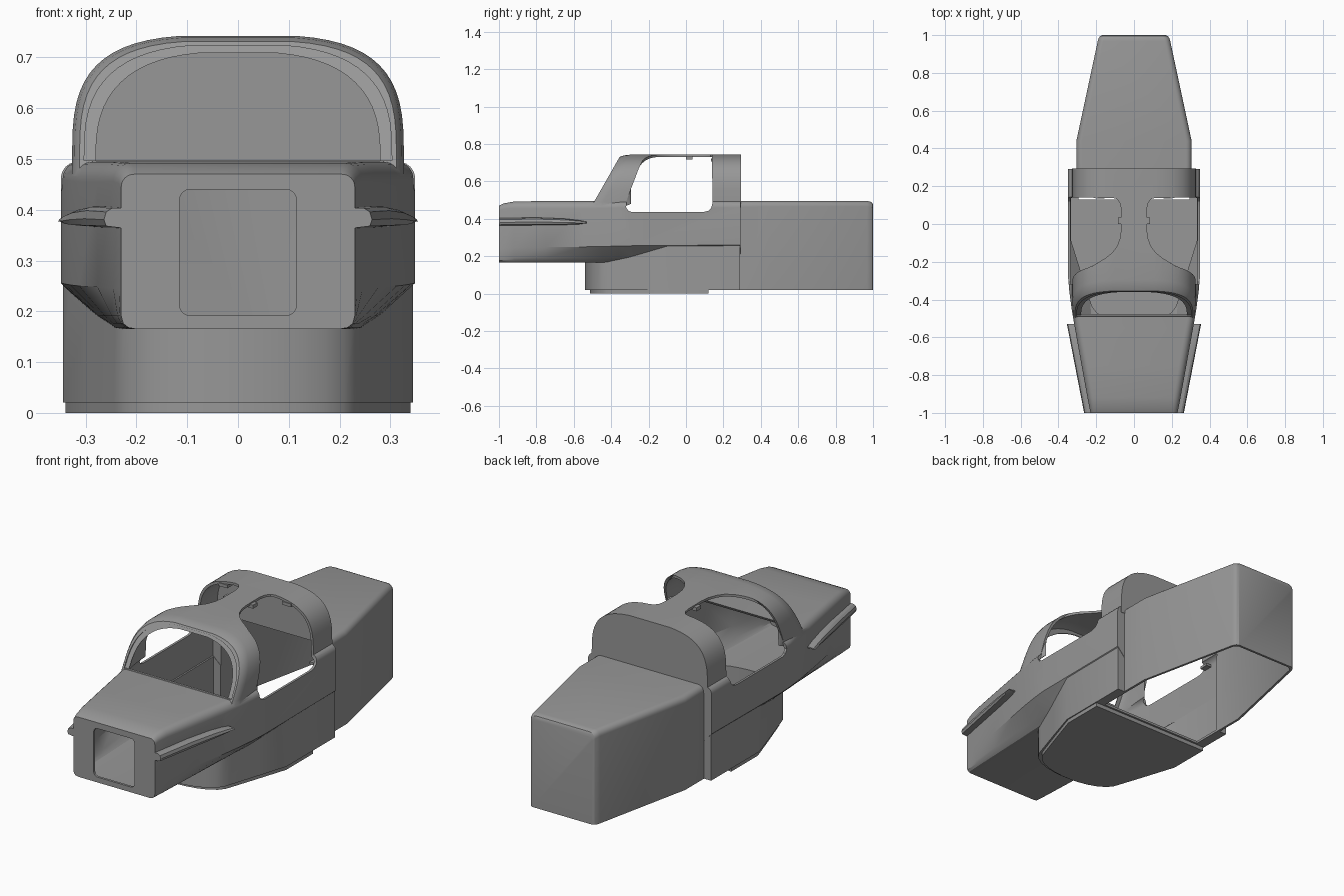
import bpy, bmesh, math

if "Cube" in bpy.data.objects:
    bpy.data.objects.remove(bpy.data.objects["Cube"])


def loft(name, rings):
    """Closed solid through rings of equal point count."""
    bm = bmesh.new()
    vs = [[bm.verts.new(p) for p in r] for r in rings]
    n = len(rings[0])
    for a, b in zip(vs, vs[1:]):
        for i in range(n):
            j = (i + 1) % n
            bm.faces.new((a[i], a[j], b[j], b[i]))
    bm.faces.new(vs[0])
    bm.faces.new(vs[-1])
    bmesh.ops.recalc_face_normals(bm, faces=bm.faces)
    me = bpy.data.meshes.new(name)
    bm.to_mesh(me)
    bm.free()
    ob = bpy.data.objects.new(name, me)
    bpy.context.collection.objects.link(ob)
    return ob


def mirror(half):
    return half + [(-x, z) for x, z in reversed(half)]


def along_y(pts, y):
    return [(x, y(z) if callable(y) else y, z) for x, z in pts]


def box(name, x0, x1, y0, y1, z0, z1):
    sq = [(x0, z0), (x1, z0), (x1, z1), (x0, z1)]
    return loft(name, [along_y(sq, y0), along_y(sq, y1)])


def boolean(ob, other, op):
    m = ob.modifiers.new("cut", 'BOOLEAN')
    m.object, m.operation, m.solver = other, op, 'EXACT'
    bpy.context.view_layer.objects.active = ob
    bpy.ops.object.modifier_apply(modifier=m.name)
    bpy.data.objects.remove(other)


def arch(w, z0, h, n, low):
    """Half superellipse arch standing on z0, legs reaching down to low."""
    pts = [(w, low)]
    for i in range(15):
        a = math.radians(80 * i / 14)
        pts.append((w * math.cos(a) ** (2 / n), z0 + h * math.sin(a) ** (2 / n)))
    return pts


def windshield_y(z):
    return -0.492 + (z - 0.49) * 0.57


def hull_section(w, wb, zt, zk, r, t):
    zb = 0.165 + t
    w, wb, zt = w - t, wb - t, zt - t
    half = [(wb - 0.03, zb), (wb - 0.014, zb + 0.003), (wb - 0.004, zb + 0.011),
            (wb + (w - wb) * 0.2, zb + 0.026), (w, zk)]
    for i in range(7):
        a = math.radians(15 * i)
        half.append((w - r + r * math.cos(a), zt - r + r * math.sin(a)))
    return mirror(half)


def hull(t):
    # y, half width, bottom half width, top, knee height, corner radius
    st = [(-1 + t, .23, .23, .47, .24, .025), (-.975, .235, .232, .482, .242, .03),
          (-.92, .246, .235, .492, .245, .036), (-.75, .277, .242, .495, .248, .04),
          (-.55, .313, .25, .495, .25, .04), (-.45, .33, .255, .495, .252, .038),
          (-.36, .342, .258, .495, .254, .036), (-.28, .349, .26, .495, .256, .034),
          (.292 - t, .349, .27, .495, .26, .034)]
    return loft("fuselage", [along_y(hull_section(*s[1:], t), s[0]) for s in st])


def cabin(t):
    def ring(k, y):
        half = arch(.327 * k - t, .49, .255 * k - t, 3.3, .46 - t)
        return along_y(mirror(half), y)
    return loft("cabin", [ring(.955, lambda z: windshield_y(z) + t),
                          ring(.985, lambda z: windshield_y(z) + .018 + t),
                          ring(1, lambda z: windshield_y(z) + .05 + t), ring(1, .294 - t)])


# plan of the rounded belly: half width, y
BELLY = [(.345, .29), (.345, -.1), (.295, -.26), (.245, -.415), (.233, -.45), (.21, -.48),
         (.17, -.506), (.12, -.525), (.07, -.535), (.025, -.54)]


def belly(t):
    plan = mirror([(x - min(t, x * .5), y + (t if y < 0 else -t)) for x, y in BELLY])
    return loft("belly", [[(x, y, z) for x, y in plan] for z in (.02 + t, .3)])


def tail(t):
    def ring(y, w, i):
        w, zt, zb = w - t - i, .495 - t - i, -.1 if t else .02
        r = .03
        half = [(w, zb)]
        for k in range(7):
            a = math.radians(15 * k)
            half.append((w - r + r * math.cos(a), zt - r + r * math.sin(a)))
        return along_y(mirror(half), y)
    return loft("tail", [ring(.13 if t else .25, .305, 0), ring(.44, .305, 0),
                         ring(.968, .192, 0), ring(.983 - t / 2, .19, .003),
                         ring(.994 - t, .188, .008), ring(1 - t, .187, .018)])


def body(t):
    ob = hull(t)
    for part in (cabin, belly, tail):
        boolean(ob, part(t), 'UNION')
    return ob


# hollow fuselage shell
shell = body(0)
boolean(shell, body(.012), 'DIFFERENCE')

# windshield: shallow recess, then the opening
rim = mirror(arch(.303, .498, .228, 2.9, .497))
boolean(shell, loft("rim_cut", [along_y(rim, lambda z: windshield_y(z) - .15),
                                along_y(rim, lambda z: windshield_y(z) + .007)]), 'DIFFERENCE')
glass = mirror(arch(.28, .498, .213, 2.7, .497))
boolean(shell, loft("glass_cut", [along_y(glass, -.7), along_y(glass, -.2)]), 'DIFFERENCE')

# nose opening with rounded corners
hole = []
for cx, cz, a0 in ((.095, .42, 0), (-.095, .42, 90), (-.095, .212, 180), (.095, .212, 270)):
    for k in range(5):
        a = math.radians(a0 + 22.5 * k)
        hole.append((cx + .02 * math.cos(a), cz + .02 * math.sin(a)))
boolean(shell, loft("nose_cut", [along_y(hole, -1.1), along_y(hole, -.95)]), 'DIFFERENCE')

# door openings that run up into the roof: side outline crossed with top outline
SIDE = [(-.285, .435), (-.308, .442), (-.32, .46), (-.317, .5), (-.25, .675), (-.232, .71),
        (-.21, .735), (-.19, .8), (.138, .8), (.142, .485), (.136, .46), (.12, .443), (.09, .435)]
TOP = [(.6, .3), (.12, .3), (.12, .14), (.09, .132), (.074, .11), (.068, .08), (.068, -.03),
       (.074, -.075), (.09, -.118), (.115, -.152), (.15, -.18), (.2, -.21), (.27, -.252),
       (.32, -.3), (.33, -.33), (.6, -.4)]
for s in (1, -1):
    door = loft("door_cut", [[(x * s, y, z) for y, z in SIDE] for x in (.04, .5)])
    roof = loft("roof_cut", [[(x * s, y, z) for x, y in TOP] for z in (.4, .85)])
    boolean(door, roof, 'INTERSECT')
    boolean(shell, door, 'DIFFERENCE')

# belly plate and its front hatch
plan = mirror([(x * .985, .12 if y > .2 else y * .95) for x, y in BELLY])
loft("belly_plate", [[(x, y, z) for x, y in plan] for z in (0, .024)])
box("belly_hatch", -.075, .075, -.48, -.38, .001, .036)

# side fins, roof hinges and door latches
for s, side in ((1, "right"), (-1, "left")):
    rings = []
    for y, hi, lo in ((-1, .404, .363), (-.8, .407, .364), (-.65, .401, .366),
                      (-.57, .392, .37), (-.53, .384, .376)):
        xi = .23 + (y + 1) * .181 - .01
        xo = .264 + (y + 1) * .194
        d = xo - xi
        pts = [(xi, hi), (xi + d * .65, hi - .001), (xo - d * .1, hi - (hi - lo) * .2),
               (xo, (hi + lo) / 2 - .003), (xo - d * .1, lo + (hi - lo) * .12), (xi, lo)]
        rings.append([(x * s, y, z) for x, z in pts])
    loft(side + "_fin", rings)
    x0, x1 = sorted((.055 * s, .085 * s))
    box(side + "_roof_hinge", x0, x1, 0, .035, .718, .736)
    x0, x1 = sorted((.155 * s, .205 * s))
    box(side + "_roof_latch", x0, x1, .135, .19, .706, .722)
    x0, x1 = sorted((.305 * s, .334 * s))
    box(side + "_door_latch", x0, x1, .142, .19, .44, .452)

# dark grey finish, smooth shading with crisp edges
grey = bpy.data.materials.new("dark_grey")
grey.diffuse_color = (.31, .31, .31, 1)
grey.use_nodes = True
grey.node_tree.nodes["Principled BSDF"].inputs["Base Color"].default_value = grey.diffuse_color
bpy.ops.object.select_all(action='DESELECT')
for ob in bpy.context.scene.objects:
    ob.data.materials.clear()
    ob.data.materials.append(grey)
    ob.select_set(True)
bpy.context.view_layer.objects.active = shell
bpy.ops.object.shade_smooth_by_angle(angle=math.radians(28))
